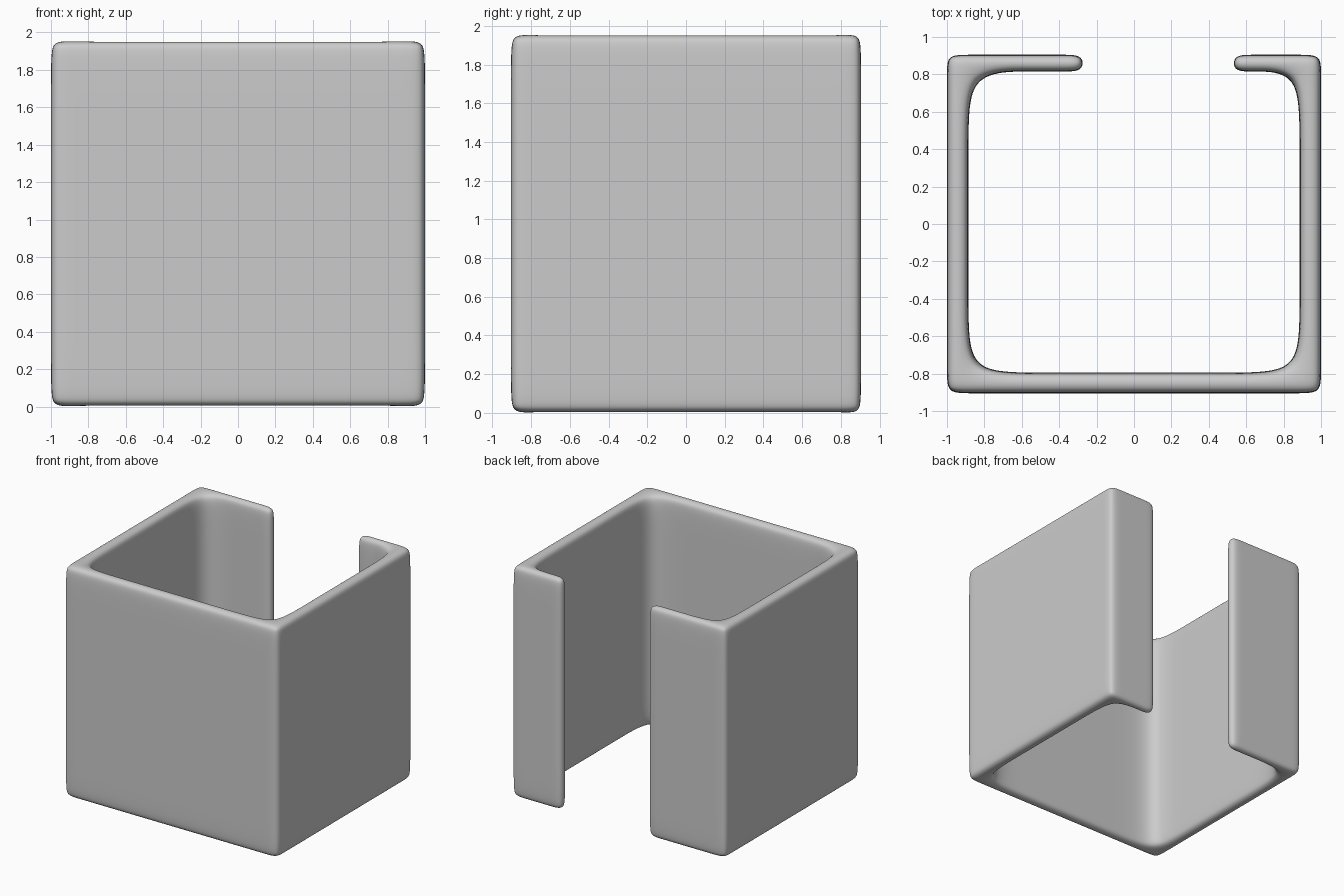
import bpy, bmesh
from collections import Counter

if "Cube" in bpy.data.objects:
    bpy.data.objects.remove(bpy.data.objects["Cube"])

# Wall planes and height levels of the subdivision cage
Y0, Y1, Y2, Y3 = -0.905, -0.795, 0.815, 0.905
LEVELS = [0.0, 0.12, 1.835, 1.955]

# Each wall: x stations, y stations (plan-view grid of cells)
WALLS = [
    ([-1, -0.885, -0.55, 0.55, 0.885, 1], [Y0, Y1]),      # front wall
    ([-1, -0.885], [Y1, -0.465, 0.465, Y2]),              # left wall
    ([0.885, 1], [Y1, -0.465, 0.465, Y2]),                # right wall
    ([-1, -0.885, -0.55, -0.38, -0.27], [Y2, Y3]),        # long back lip
    ([0.53, 0.63, 0.885, 1], [Y2, Y3]),                   # short back lip
]

# Plan cells, counter-clockwise
cells = []
for xs, ys in WALLS:
    for a, b in zip(xs, xs[1:]):
        for c, d in zip(ys, ys[1:]):
            cells.append([(a, c), (b, c), (b, d), (a, d)])

bm = bmesh.new()
verts = {}


def vert(p, z):
    key = (p[0], p[1], z)
    if key not in verts:
        verts[key] = bm.verts.new(key)
    return verts[key]


# Bottom and top rims
for cell in cells:
    bm.faces.new([vert(p, LEVELS[0]) for p in reversed(cell)])
    bm.faces.new([vert(p, LEVELS[-1]) for p in cell])

# Vertical faces along the outline
edges = [(c[i], c[(i + 1) % 4]) for c in cells for i in range(4)]
count = Counter(frozenset(e) for e in edges)
for p, q in edges:
    if count[frozenset((p, q))] == 1:
        for lo, hi in zip(LEVELS, LEVELS[1:]):
            bm.faces.new([vert(p, lo), vert(q, lo), vert(q, hi), vert(p, hi)])

bmesh.ops.recalc_face_normals(bm, faces=bm.faces)
for f in bm.faces:
    f.smooth = True
mesh = bpy.data.meshes.new("open_box_shell")
bm.to_mesh(mesh)
bm.free()

# Soft rounded shell
shell = bpy.data.objects.new("open_box_shell", mesh)
bpy.context.collection.objects.link(shell)
sub = shell.modifiers.new("soften", 'SUBSURF')
sub.levels = sub.render_levels = 4
